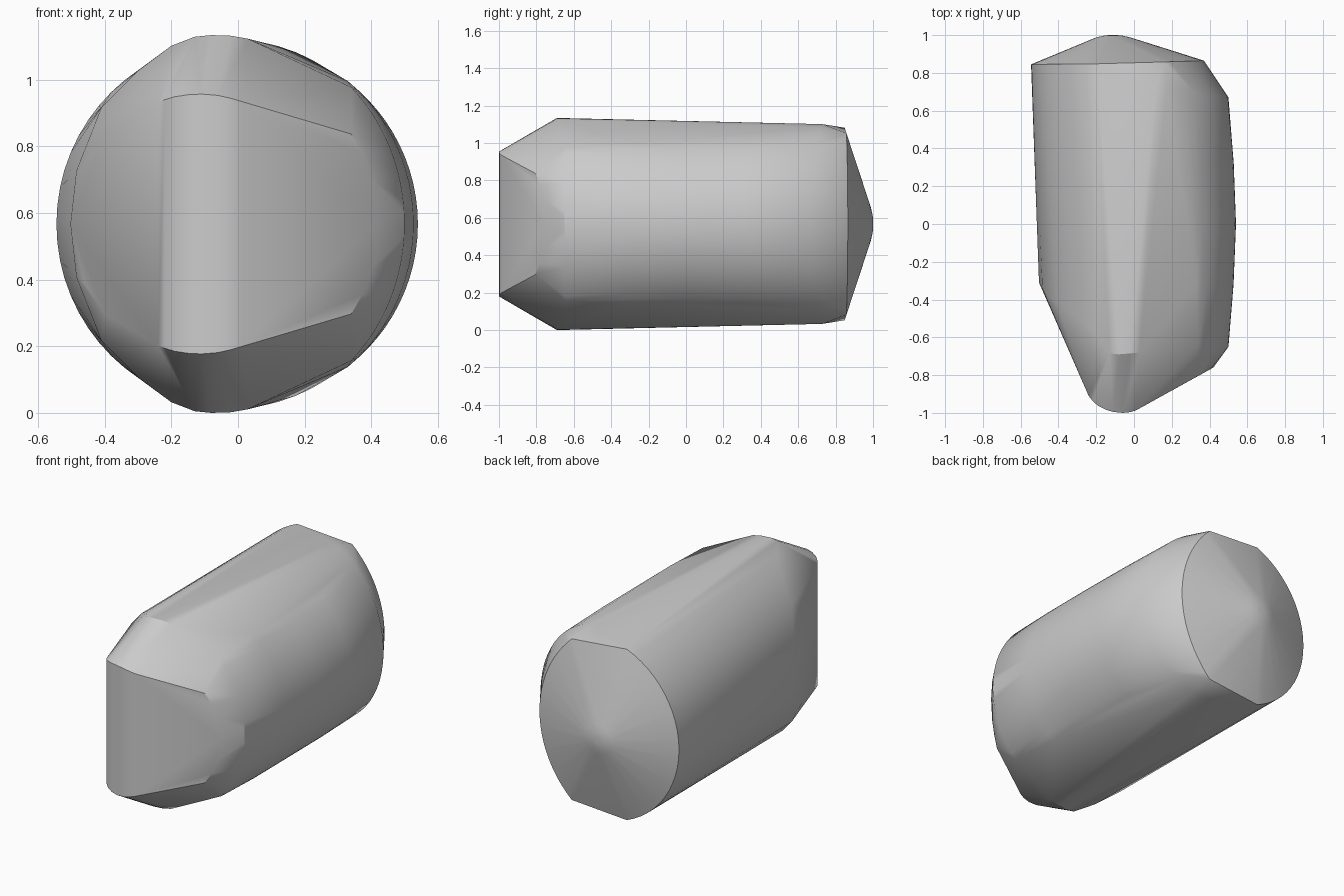
import bpy, bmesh
from math import sin, cos, acos, pi, tau

if "Cube" in bpy.data.objects:
    bpy.data.objects.remove(bpy.data.objects["Cube"])

MID = 0.567          # height of the horizontal symmetry plane
points = []


def add(x, y, h):
    """Add a point pair mirrored about the mid plane."""
    points.append((x, y, MID + h))
    if h > 1e-5:
        points.append((x, y, MID - h))


def rib(cx, rx, rz, x_outer, x_inner, y_outer, y_inner, n=12):
    """Elliptical arc in x/z from its outer tip to the inner corner."""
    a0 = acos(max(-1, min(1, (x_outer - cx) / rx)))
    a1 = acos(max(-1, min(1, (x_inner - cx) / rx)))
    for i in range(n + 1):
        t = i / n
        a = a0 + (a1 - a0) * t
        x = cx + rx * cos(a)
        f = (x - x_outer) / (x_inner - x_outer)
        add(x, y_outer + (y_inner - y_outer) * f, max(0, rz * sin(a)))


# rear face: wide left arc and shallower right arc
rib(0, 0.545, 0.553, -0.545, -0.2, 0.845, 0.848)
rib(-0.295, 0.665, 0.665, 0.37, 0.16, 0.865, 0.858)

# right wall: bulging barrel
rib(0, 0.50, 0.55, 0.50, 0.12, 0.67, 0.73)
rib(0, 0.528, 0.545, 0.528, 0.33, 0.32, 0.32)
rib(0, 0.54, 0.54, 0.54, 0.33, 0.0, 0.0)
rib(0, 0.527, 0.55, 0.527, 0.33, -0.32, -0.32)
rib(0, 0.50, 0.56, 0.50, 0.34, -0.65, -0.645)

# left front shoulder, running up to the crown
for p in [(-0.503, -0.31, 0), (-0.485, -0.34, 0.16), (-0.41, -0.42, 0.35),
          (-0.3, -0.49, 0.46), (-0.2, -0.58, 0.535), (-0.13, -0.685, 0.562),
          (-0.08, -0.69, 0.567), (-0.02, -0.685, 0.565), (0.03, -0.68, 0.556)]:
    add(*p)

# rounded upright nose
for p in [(-0.24, -0.91, 0.365), (-0.22, -0.936, 0.373), (-0.19, -0.963, 0.382),
          (-0.15, -0.983, 0.388), (-0.11, -0.995, 0.39), (-0.06, -1.0, 0.386),
          (-0.02, -0.996, 0.377), (0.01, -0.987, 0.368), (0.04, -0.97, 0.355)]:
    add(*p)

# nose flanks
for p in [(-0.4, -0.541, 0.27), (-0.46, -0.402, 0.18), (0.34, -0.804, 0.27),
          (0.375, -0.785, 0.21), (0.405, -0.768, 0.13), (0.42, -0.76, 0)]:
    add(*p)

# small domed tip at the back
for r, y in [(0.09, 0.988), (0.045, 0.998), (0.02, 1.0)]:
    for i in range(24):
        a = tau * i / 24
        points.append((-0.11 + r * cos(a), y, MID + r * sin(a)))

# skin everything with one convex shell
bm = bmesh.new()
for p in points:
    bm.verts.new(p)
bmesh.ops.remove_doubles(bm, verts=bm.verts, dist=0.0005)
bmesh.ops.convex_hull(bm, input=bm.verts)
loose = [v for v in bm.verts if not v.link_faces]
bmesh.ops.delete(bm, geom=loose, context='VERTS')
bmesh.ops.recalc_face_normals(bm, faces=bm.faces)
mesh = bpy.data.meshes.new("body_shell")
bm.to_mesh(mesh)
bm.free()
body = bpy.data.objects.new("body_shell", mesh)
bpy.context.collection.objects.link(body)
bpy.context.view_layer.objects.active = body
body.select_set(True)
bpy.ops.object.shade_smooth_by_angle(angle=pi / 6)
